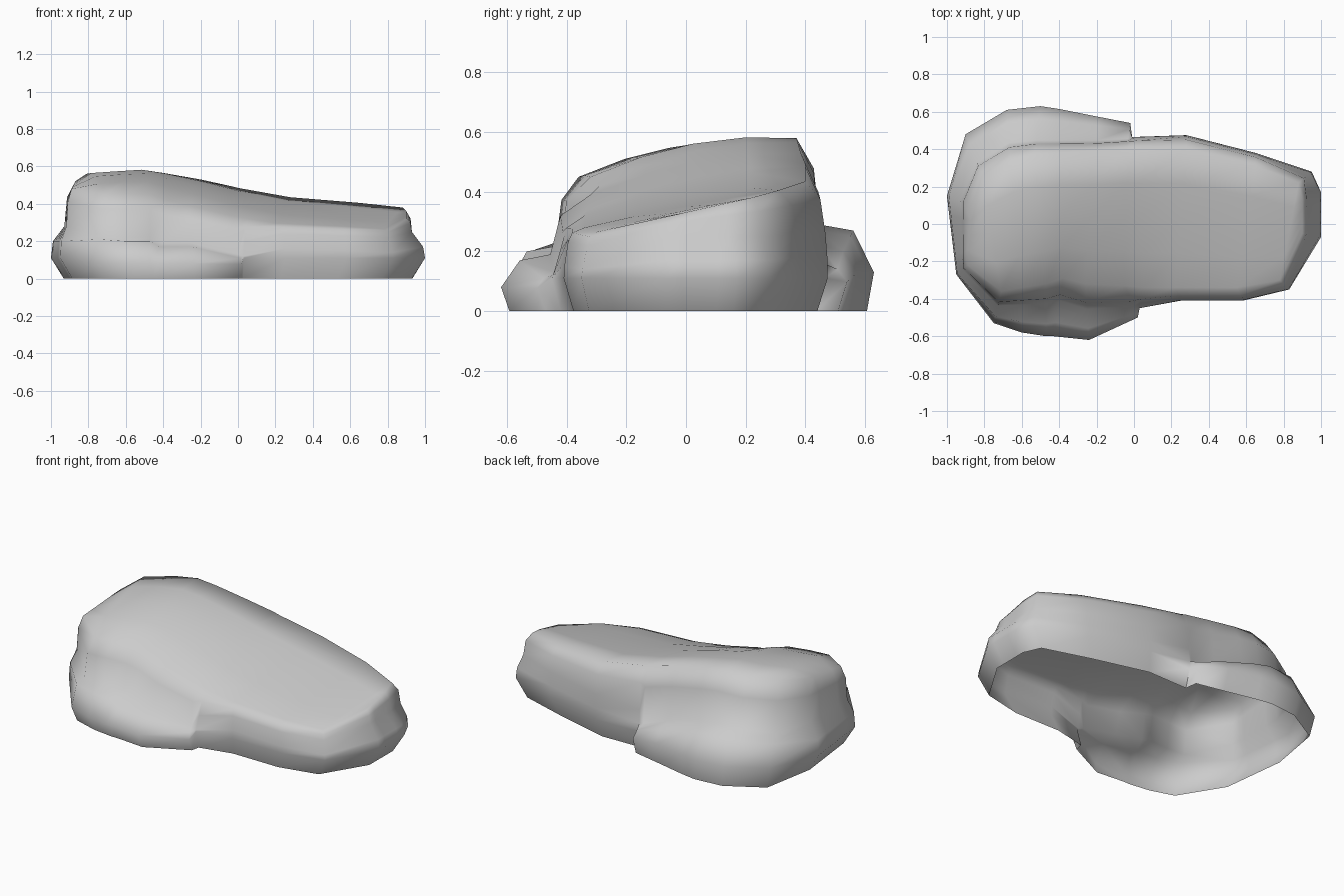
import bpy, bmesh
from mathutils import Vector

if "Cube" in bpy.data.objects:
    bpy.data.objects.remove(bpy.data.objects["Cube"])

# Each column of the shell wall: outer x, outer y, ledge height,
# wall position between rim and outer edge, rim x, rim y, rim z
FRONT = [  # left to right
    (-.95, -.27, .20, .45, -.89, -.22, .48),
    (-.75, -.53, .21, .45, -.71, -.36, .45),
    (-.60, -.58, .20, .38, -.60, -.34, .455),
    (-.47, -.60, .20, .38, -.47, -.32, .45),
    (-.43, -.60, .17, .38, -.38, -.29, .42),
    (-.24, -.62, .17, .45, -.26, -.32, .39),
    (.02, -.50, .11, .65, -.05, -.33, .34),
    (.03, -.45, .12, .75, .05, -.34, .32),
    (.25, -.41, .16, .80, .22, -.34, .295),
    (.58, -.41, .15, .80, .55, -.34, .28),
    (.83, -.35, .14, .60, .78, -.30, .265),
    (1.0, -.07, .17, .30, .90, -.05, .32),
]
BACK = [  # left to right, paired with FRONT across the top
    (-1.0, .15, .20, .45, -.87, .10, .52),
    (-.90, .48, .25, .35, -.81, .25, .56),
    (-.68, .61, .27, .35, -.66, .34, .57),
    (-.50, .63, .27, .30, -.53, .37, .58),
    (-.40, .615, .25, .30, -.40, .375, .565),
    (-.20, .575, .20, .33, -.20, .385, .53),
    (-.02, .54, .14, .40, -.04, .40, .495),
    (-.01, .465, .16, .90, .00, .40, .485),
    (.28, .475, .18, .90, .28, .40, .435),
    (.65, .38, .18, .90, .65, .31, .405),
    (.95, .28, .17, .55, .88, .22, .38),
    (1.0, .17, .17, .30, .90, .13, .36),
]
STEPS = 4  # divisions across the top


def wall_column(xo, yo, zl, k, xr, yr, zr):
    """Points from the base up to the rim."""
    ledged = abs(yo) > .475
    outer, rim = Vector((xo, yo, 0)), Vector((xr, yr, 0))
    wall = rim.lerp(outer, k)
    ledge = outer.lerp(wall, .38 if ledged else .15)
    shoulder = wall.lerp(rim, .25)
    out = outer.normalized()
    inset = .03 if ledged else .03 + .04 * out.x ** 2
    base = outer - out * inset
    zw = zl + (.02 if ledged else .08)
    zb = min(.08 if yo < 0 else .13, zl * .7) if ledged else .11
    pts = [(base, 0), (outer, zb), (ledge, zl), (wall, zw),
           (shoulder, zw + .65 * (zr - zw)), (rim, zr)]
    return [Vector((p.x, p.y, z)) for p, z in pts]


def between(a, b):
    return [[p.lerp(q, i / STEPS) for p, q in zip(a, b)] for i in range(1, STEPS)]


front = [wall_column(*c) for c in FRONT]
back = [wall_column(*c) for c in BACK]
n = len(front)
right_mid = between(front[-1], back[-1])
left_mid = between(front[0], back[0])
columns = front + right_mid + back[::-1] + left_mid[::-1]

# Outer wall with its low ledges, open underneath
bm = bmesh.new()
cols = [[bm.verts.new(p) for p in c] for c in columns]
for a, b in zip(cols, cols[1:] + cols[:1]):
    for j in range(len(a) - 1):
        bm.faces.new((a[j], b[j], b[j + 1], a[j + 1]))

# Sloping top between the rims, domed at the left and flatter to the right
m = STEPS - 1
grid = []
for i in range(n):
    f, b = front[i][-1], back[i][-1]
    if i == n - 1:
        mids = [c[-1] for c in cols[n:n + m]]
    elif i == 0:
        mids = [c[-1] for c in cols[2 * n + m:]][::-1]
    else:
        dome = max(.15, min(1, .55 - .9 * f.x))
        mids = []
        for s in range(1, STEPS):
            t = s / STEPS
            p = f.lerp(b, t)
            p.z += dome * t * (1 - t) * (b.z - f.z + .06)
            mids.append(bm.verts.new(p))
    grid.append([cols[i][-1]] + mids + [cols[2 * n + m - 1 - i][-1]])
for a, b in zip(grid, grid[1:]):
    for j in range(STEPS):
        bm.faces.new((a[j], b[j], b[j + 1], a[j + 1]))

bmesh.ops.recalc_face_normals(bm, faces=bm.faces)
mesh = bpy.data.meshes.new("rock_shell")
bm.to_mesh(mesh)
bm.free()
rock = bpy.data.objects.new("rock_shell", mesh)
bpy.context.collection.objects.link(rock)
bpy.context.view_layer.objects.active = rock
rock.select_set(True)
bpy.ops.object.shade_smooth_by_angle(angle=1.4)
